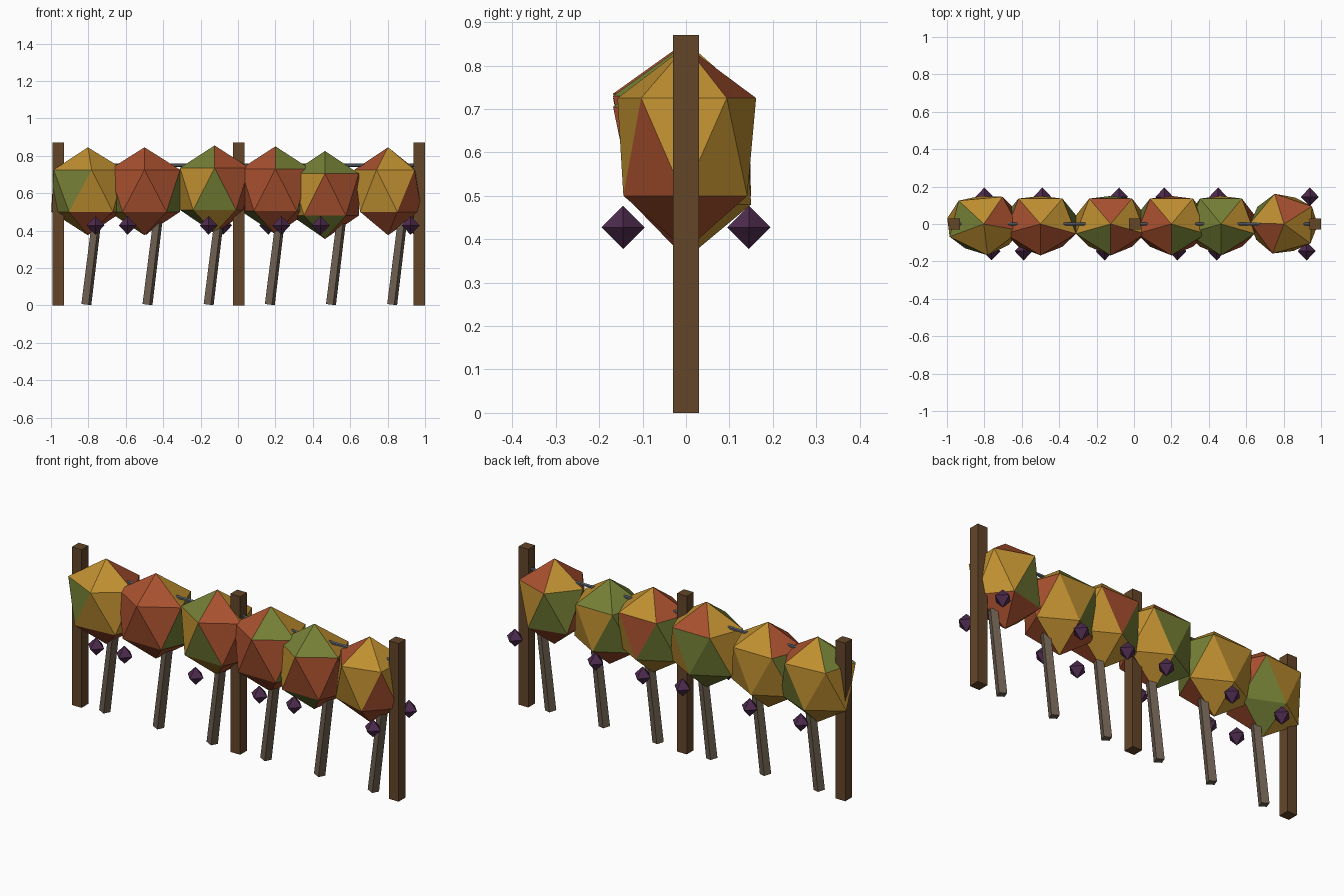
import bpy, bmesh, math
from mathutils import Matrix, Vector

cube = bpy.data.objects.get("Cube")
if cube:
    bpy.data.objects.remove(cube, do_unlink=True)


def material(name, rgb):
    m = bpy.data.materials.new(name)
    m.use_nodes = True
    m.diffuse_color = (*rgb, 1)
    m.node_tree.nodes["Principled BSDF"].inputs["Base Color"].default_value = (*rgb, 1)
    return m


OCHRE = material("ochre_leaf", (0.52, 0.275, 0.03))
RUST = material("rust_leaf", (0.39, 0.08, 0.028))
GREEN = material("green_leaf", (0.175, 0.21, 0.036))
POST = material("post_wood", (0.125, 0.06, 0.022))
BARK = material("vine_bark", (0.15, 0.115, 0.08))
WIRE = material("wire_grey", (0.11, 0.13, 0.16))
GRAPE = material("grape_purple", (0.075, 0.024, 0.075))


def finish(name, bm, mats):
    bmesh.ops.recalc_face_normals(bm, faces=bm.faces[:])
    mesh = bpy.data.meshes.new(name)
    bm.to_mesh(mesh)
    bm.free()
    for m in mats:
        mesh.materials.append(m)
    ob = bpy.data.objects.new(name, mesh)
    bpy.context.collection.objects.link(ob)
    return ob


def rod(name, start, end, r1, r2, sides, mat, spin=0.0):
    """Tapered prism between two points."""
    a, b = Vector(start), Vector(end)
    bm = bmesh.new()
    turn = (b - a).to_track_quat("Z", "Y").to_matrix().to_4x4()
    bmesh.ops.create_cone(bm, cap_ends=True, segments=sides, radius1=r1, radius2=r2,
                          depth=(b - a).length,
                          matrix=Matrix.Translation((a + b) / 2) @ turn @ Matrix.Rotation(spin, 4, "Z"))
    return finish(name, bm, [mat])


def leaf_clump(name, x, top, start, width, pattern):
    """Stretched icosahedron; pattern gives crown, upper, lower and base face colours."""
    bm = bmesh.new()
    mid = top - 0.235

    def ring(offset, rx, ry, z):
        angles = [math.radians(start + offset + 72 * i) for i in range(5)]
        return [bm.verts.new((x + rx * math.cos(a), ry * math.sin(a), z)) for a in angles]

    upper = ring(0, width, 0.168, mid + 0.115)
    lower = ring(36, width, 0.15, mid - 0.11)
    apex = bm.verts.new((x, 0, top))
    base = bm.verts.new((x, 0, mid - 0.235))
    bands = pattern.split()
    for i in range(5):
        j = (i + 1) % 5
        faces = [(apex, upper[i], upper[j]), (upper[i], lower[i], upper[j]),
                 (upper[j], lower[i], lower[j]), (base, lower[j], lower[i])]
        for band, verts in zip(bands, faces):
            bm.faces.new(verts).material_index = "YRG".index(band[i])
    finish(name, bm, [OCHRE, RUST, GREEN])


# Square wooden posts
for i, x in enumerate((-0.961, 0.004, 0.969)):
    rod(f"post_{i + 1}", (x, 0, 0), (x, 0, 0.87), 0.042, 0.042, 4, POST, math.pi / 4)

# Support wire
rod("trellis_wire", (-0.96, 0, 0.75), (0.96, 0, 0.75), 0.009, 0.009, 6, WIRE)

# Leaning vine trunks
for i in range(6):
    x = -0.811 + 0.327 * i
    rod(f"vine_trunk_{i + 1}", (x, 0, 0.004), (x + 0.055, 0, 0.45), 0.029, 0.027, 4, BARK, 0.4)

# Autumn foliage
clumps = [
    (-0.803, 0.845, 204, 0.2, "YYRYG GYRYY YYGYG RRGYY"),
    (-0.5, 0.845, 198, 0.2, "RRYYR RRGYG RGYYG RRYYY"),
    (-0.125, 0.855, 198, 0.195, "GRYRY YRYGY GRYGY YRYGG"),
    (0.2, 0.85, 198, 0.195, "RGYYR RRYRG RGYGR RRYYG"),
    (0.465, 0.825, 198, 0.19, "GGYGG YRRYG RRYGY GRYRG"),
    (0.802, 0.845, 250, 0.18, "YYRYR YYYGY RYGRY RRRYR"),
]
for i, clump in enumerate(clumps):
    leaf_clump(f"leaf_clump_{i + 1}", *clump)

# Grape bunches on both sides, each an octahedron
rows = {"front": (-0.145, (-0.762, -0.59, -0.157, 0.232, 0.442, 0.923)),
        "back": (0.145, (-0.80, -0.49, -0.08, 0.162, 0.45, 0.94))}
for side, (y, xs) in rows.items():
    for i, x in enumerate(xs):
        bm = bmesh.new()
        tips = [bm.verts.new((x, y, 0.4275 + dz)) for dz in (0.05, -0.05)]
        waist = [bm.verts.new((x + dx, y + dy, 0.4275))
                 for dx, dy in ((0.048, 0), (0, 0.05), (-0.048, 0), (0, -0.05))]
        for k in range(4):
            for tip in tips:
                bm.faces.new((tip, waist[k], waist[k - 1]))
        finish(f"{side}_grapes_{i + 1}", bm, [GRAPE])
